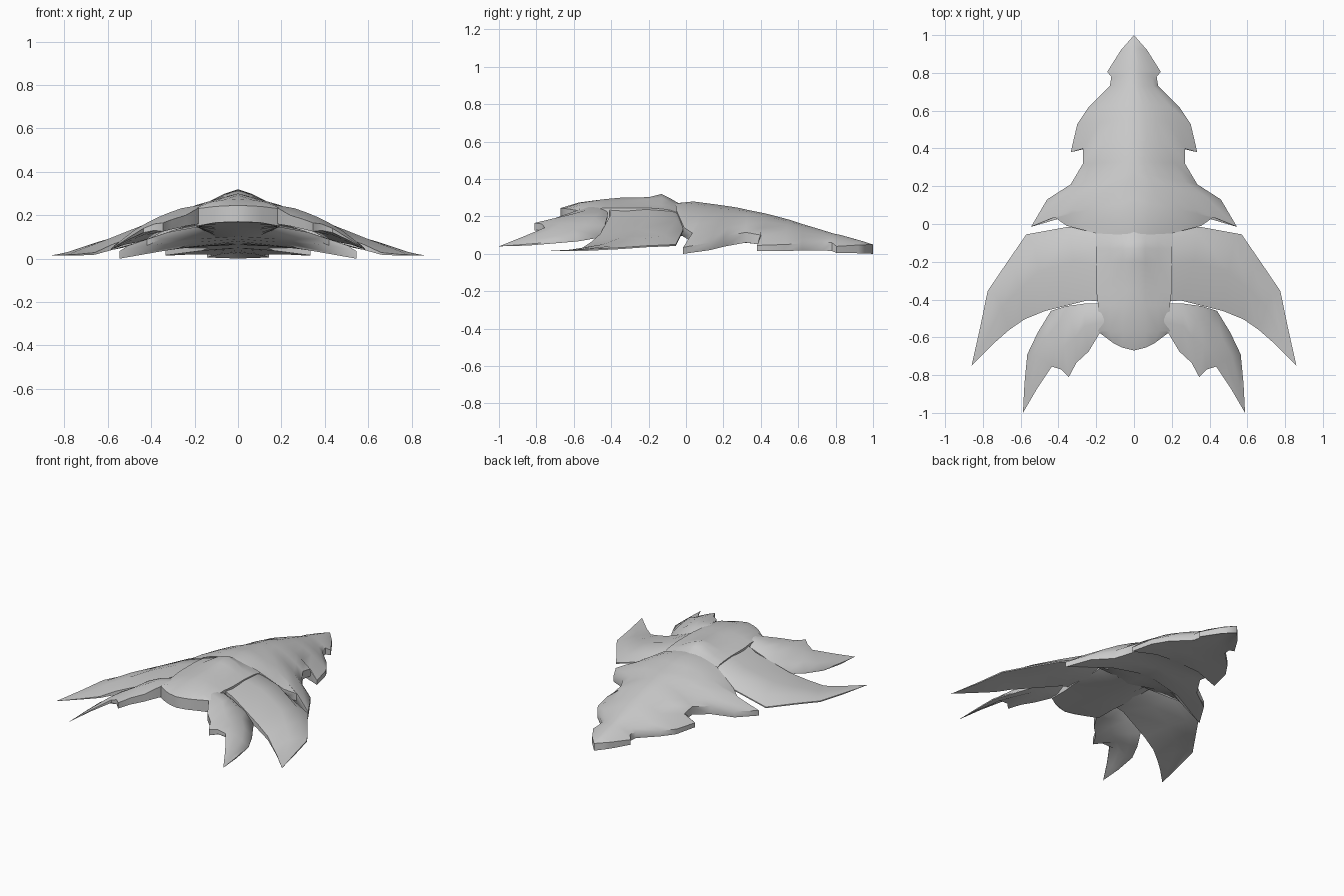
import bpy, bmesh, math


def loft(name, rows, angle=50):
    """Skin a grid of points (rows of equal length), mirrored across x = 0."""
    bm = bmesh.new()
    grid = [[bm.verts.new(p) for p in row] for row in rows]
    for a, b in zip(grid, grid[1:]):
        for i in range(len(a) - 1):
            bm.faces.new((a[i], b[i], b[i + 1], a[i + 1]))
    bmesh.ops.remove_doubles(bm, verts=bm.verts, dist=0.0005)
    bmesh.ops.recalc_face_normals(bm, faces=bm.faces)
    top = max(bm.faces, key=lambda f: f.calc_center_median().z)
    if top.normal.z < 0:
        bmesh.ops.reverse_faces(bm, faces=bm.faces)
    me = bpy.data.meshes.new(name)
    bm.to_mesh(me)
    bm.free()
    ob = bpy.data.objects.new(name, me)
    bpy.context.collection.objects.link(ob)
    bpy.ops.object.select_all(action='DESELECT')
    ob.select_set(True)
    bpy.context.view_layer.objects.active = ob
    bpy.ops.object.shade_smooth_by_angle(angle=math.radians(angle))
    mod = ob.modifiers.new("mirror", 'MIRROR')
    mod.merge_threshold = 0.0005
    return ob


def drop(p, z):
    return (p[0], p[1], z)


def belly(y):
    """Height of the underside along the centre line."""
    return .02 + .03 * (1 - y) / .6 if y > .4 else .05 + .12 * (.4 - y) / 1.07


def blade(name, sections, thick, trail):
    """Closed wing: each section is lead, shoulder, crest, trail; add an underside."""
    rows = []
    for (a, b, c, d), t, s in zip(sections, thick, trail):
        low = [drop(d, d[2] - s), drop(c, c[2] - t), drop(b, min(a[2], b[2] - t * .6)),
               drop(a, a[2] - min(.008, t)), a]
        rows.append([a, b, c, d] + low)
    return loft(name, rows)


# Front hull: spine (y, z), rim (x, y, z), bottom of the rim skirt
hull = [
    (1.00, .050, 0, 1.00, .050, .000),
    (.93, .072, .07, .92, .047, .003),
    (.83, .100, .142, .805, .040, .005),
    (.79, .108, .12, .78, .060, .015),
    (.73, .127, .128, .73, .060, .018),
    (.63, .157, .24, .62, .055, .018),
    (.55, .183, .30, .53, .050, .015),
    (.46, .207, .335, .38, .045, .015),
    (.415, .218, .27, .40, .100, .050),
    (.33, .235, .27, .32, .115, .060),
    (.28, .246, .335, .21, .095, .040),
    (.25, .251, .46, .13, .060, .020),
    (.21, .257, .545, -.015, .035, .000),
    (.13, .268, .42, .035, .110, .060),
    (.04, .280, .355, -.01, .140, .090),
    (-.06, .270, .20, -.05, .230, .150),
]
rows = []
for ys, zs, xe, ye, ze, zb in hull:
    row = []
    for k in range(6):
        t = k / 5
        row.append((xe * t, ys + (ye - ys) * t, zs + (ze - zs) * t ** 1.7))
    under = belly(ys) if ys < 1 else 0
    row += [(xe, ye, zb), (xe / 2, (ye + ys) / 2, (zb + 2 * under) / 3), (0, ys, under)]
    rows.append(row)
loft("front_hull", rows)

# Rear body: y, then heights at x = 0, .06, .13 and the side edge (x, z)
rear = [
    (-.03, .265, .255, .240, .20, .215),
    (-.09, .300, .280, .258, .20, .235),
    (-.13, .320, .300, .260, .20, .240),
    (-.20, .303, .292, .265, .20, .245),
    (-.35, .300, .285, .265, .20, .245),
    (-.43, .293, .282, .265, .19, .245),
    (-.57, .275, .272, .260, .19, .235),
]
rows = [[(0, y, a), (.06, y, b), (.13, y, c), (x, y, z), (x, y, .15), (.1, y, belly(y)), (0, y, belly(y))]
        for y, a, b, c, x, z in rear]
# tail lip with a skirt
rim = [(0, -.67, .245), (.06, -.655, .243), (.11, -.63, .24), (.19, -.57, .230)]
rows.append(rim + [drop(rim[3], .15), drop(rim[2], .165), drop(rim[0], .17)])
loft("rear_body", rows)
loft("tail_lip", [rim, [drop(p, z) for p, z in zip(rim, (.17, .168, .165, .15))]])

# Side wings: sections from root to tip
wing = [
    [(.16, -.04, .225), (.16, -.08, .24), (.16, -.22, .25), (.16, -.41, .25)],
    [(.35, -.015, .13), (.34, -.05, .18), (.32, -.20, .20), (.25, -.405, .205)],
    [(.57, -.055, .05), (.53, -.11, .10), (.50, -.25, .13), (.47, -.46, .105)],
    [(.68, -.215, .043), (.635, -.24, .08), (.60, -.34, .09), (.58, -.505, .065)],
    [(.775, -.355, .033), (.74, -.37, .045), (.70, -.44, .052), (.66, -.56, .028)],
    [(.815, -.55, .023), (.80, -.55, .026), (.77, -.58, .024), (.74, -.63, .020)],
    [(.86, -.75, .015)] * 4,
]
blade("side_wing", wing, (.10, .08, .06, .045, .02, .008, 0), (.08, .06, .035, .025, .01, .006, 0))

# Tail fins: sections from root to tip
fin = [
    [(.16, -.42, .235), (.16, -.46, .25), (.16, -.52, .25), (.18, -.575, .235)],
    [(.25, -.42, .20), (.26, -.46, .225), (.26, -.54, .232), (.24, -.675, .20)],
    [(.36, -.435, .15), (.34, -.49, .195), (.31, -.60, .215), (.305, -.735, .18)],
    [(.44, -.46, .095), (.40, -.53, .155), (.37, -.65, .19), (.345, -.81, .165)],
    [(.51, -.575, .075), (.465, -.60, .13), (.42, -.67, .165), (.385, -.77, .16)],
    [(.565, -.69, .065), (.52, -.70, .095), (.48, -.72, .13), (.435, -.755, .14)],
    [(.58, -.845, .052), (.56, -.85, .065), (.54, -.86, .083), (.515, -.875, .09)],
    [(.588, -1.0, .04)] * 4,
]
blade("tail_fin", fin, (.09, .075, .07, .06, .055, .04, .015, 0), (.075, .05, .045, .04, .03, .02, .008, 0))
